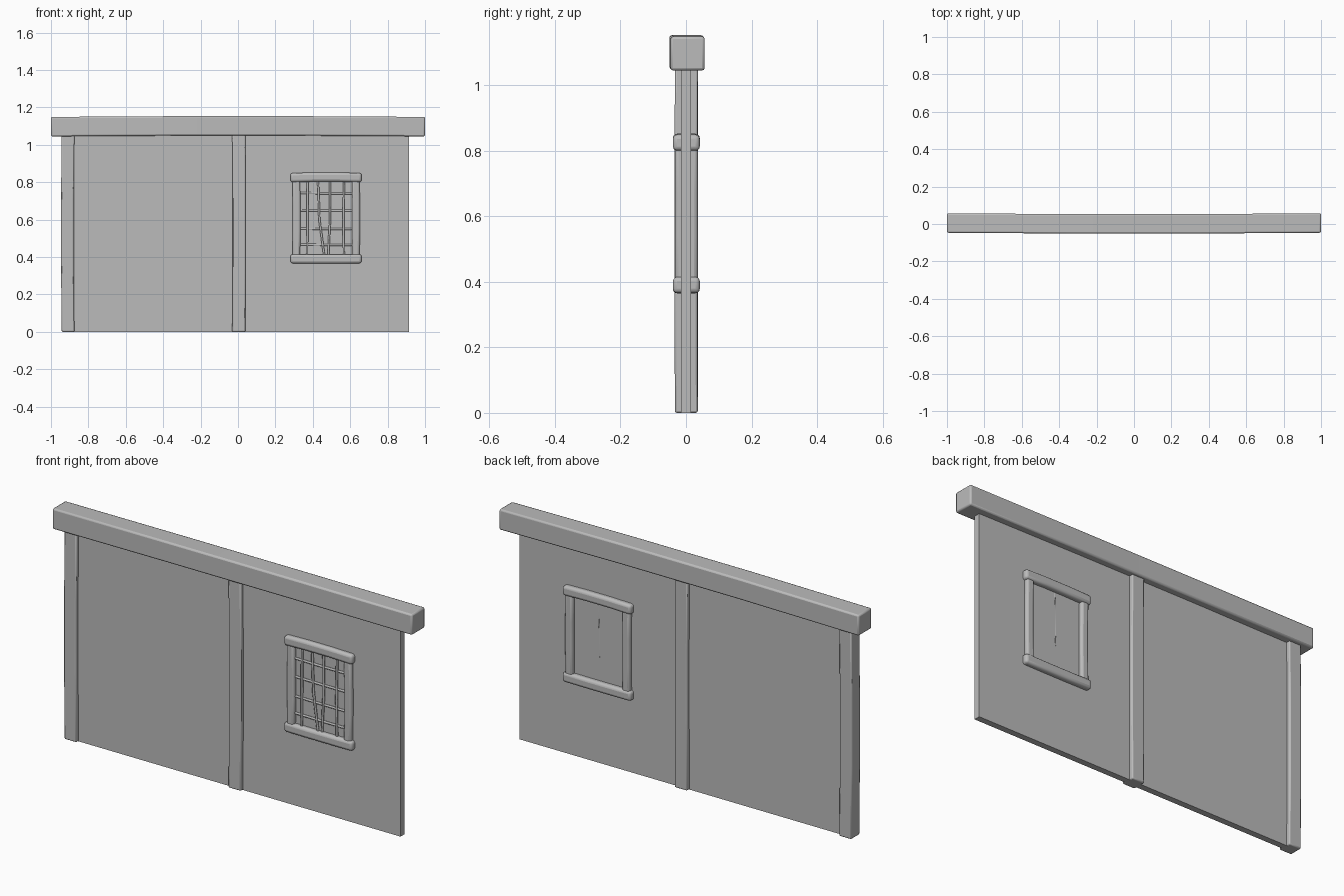
import bpy, bmesh
from mathutils import Vector

cube = bpy.data.objects.get("Cube")
if cube:
    bpy.data.objects.remove(cube, do_unlink=True)

grey = bpy.data.materials.new("plain grey")
grey.use_nodes = True
grey.diffuse_color = (0.5, 0.5, 0.5, 1)
grey.node_tree.nodes["Principled BSDF"].inputs["Base Color"].default_value = (0.5, 0.5, 0.5, 1)


def finish(name, bm, bevel=0, segments=2):
    mesh = bpy.data.meshes.new(name)
    bm.to_mesh(mesh)
    bm.free()
    obj = bpy.data.objects.new(name, mesh)
    bpy.context.collection.objects.link(obj)
    mesh.materials.append(grey)
    if bevel:
        mod = obj.modifiers.new("soft edges", "BEVEL")
        mod.width, mod.segments = bevel, segments
    bpy.ops.object.select_all(action="DESELECT")
    obj.select_set(True)
    bpy.context.view_layer.objects.active = obj
    bpy.ops.object.shade_smooth_by_angle()
    return obj


def timber(name, low, high, axis=2, bend=(0, 0, 0), bevel=0.006, segments=2):
    """A box with a middle loop that is shifted to make it hand-hewn."""
    low, high = Vector(low), Vector(high)
    bm = bmesh.new()
    bmesh.ops.create_cube(bm, size=1)
    for v in bm.verts:
        v.co = Vector((low[i] + (v.co[i] + 0.5) * (high[i] - low[i]) for i in range(3)))
    if any(bend):
        along = [e for e in bm.edges
                 if abs((e.verts[0].co - e.verts[1].co)[axis]) > 0.01]
        bmesh.ops.subdivide_edges(bm, edges=along, cuts=2, use_grid_fill=True)
        for v in bm.verts:
            if low[axis] + 0.01 < v.co[axis] < high[axis] - 0.01:
                v.co += Vector(bend)
    return finish(name, bm, bevel, segments)


def bar(name, points, radius=0.006):
    curve = bpy.data.curves.new(name, "CURVE")
    curve.dimensions = "3D"
    curve.bevel_depth, curve.bevel_resolution = radius, 1
    curve.use_fill_caps = True
    spline = curve.splines.new("POLY")
    spline.points.add(len(points) - 1)
    for p, co in zip(spline.points, points):
        p.co = (*co, 1)
    curve.materials.append(grey)
    bpy.context.collection.objects.link(bpy.data.objects.new(name, curve))


# Wall panel, posts and top beam
timber("wall_panel", (-0.91, -0.016, 0), (0.915, 0.016, 1.06), bevel=0)
timber("corner_post", (-0.943, -0.034, 0), (-0.875, 0.036, 1.06), bend=(-0.003, 0, 0))
timber("middle_post", (-0.031, -0.034, 0), (0.039, 0.036, 1.06), bend=(0.002, -0.001, 0))
timber("top_beam", (-1, -0.047, 1.045), (1, 0.057, 1.149), axis=0,
       bend=(0, -0.004, 0.004), bevel=0.008)

# Window frame, showing on both sides of the wall
for name, z, lift in (("window_head", 0.80, 0.003), ("window_sill", 0.366, -0.001)):
    timber(name, (0.28, -0.04, z), (0.661, 0.042, z + 0.049), axis=0,
           bend=(0, 0, lift), bevel=0.013, segments=3)
for side, x in (("right", 0.29), ("left", 0.608)):
    timber(side + "_window_jamb", (x, -0.034, 0.40), (x + 0.042, 0.036, 0.81),
           bend=(0.002, 0, 0), bevel=0.011, segments=3)

# Lattice in the window
front = -0.018
for i, z in enumerate((0.465, 0.55, 0.648, 0.74)):
    bar(f"lattice_rail_{i + 1}", [(0.32, front, z + 0.002), (0.47, front, z), (0.62, front, z)])
uprights = ((0.372, 0.371, 0.37), (0.428, 0.435, 0.462), (0.491, 0.492, 0.482), (0.567, 0.563, 0.566))
for i, (top, middle, bottom) in enumerate(uprights):
    bar(f"lattice_upright_{i + 1}",
        [(top, front - 0.004, 0.81), (middle, front - 0.004, 0.6), (bottom, front - 0.004, 0.4)])

# Thin sliver of lattice on the back
bar("back_sliver", [(0.474, 0.014, 0.80), (0.47, 0.014, 0.53)], 0.003)
